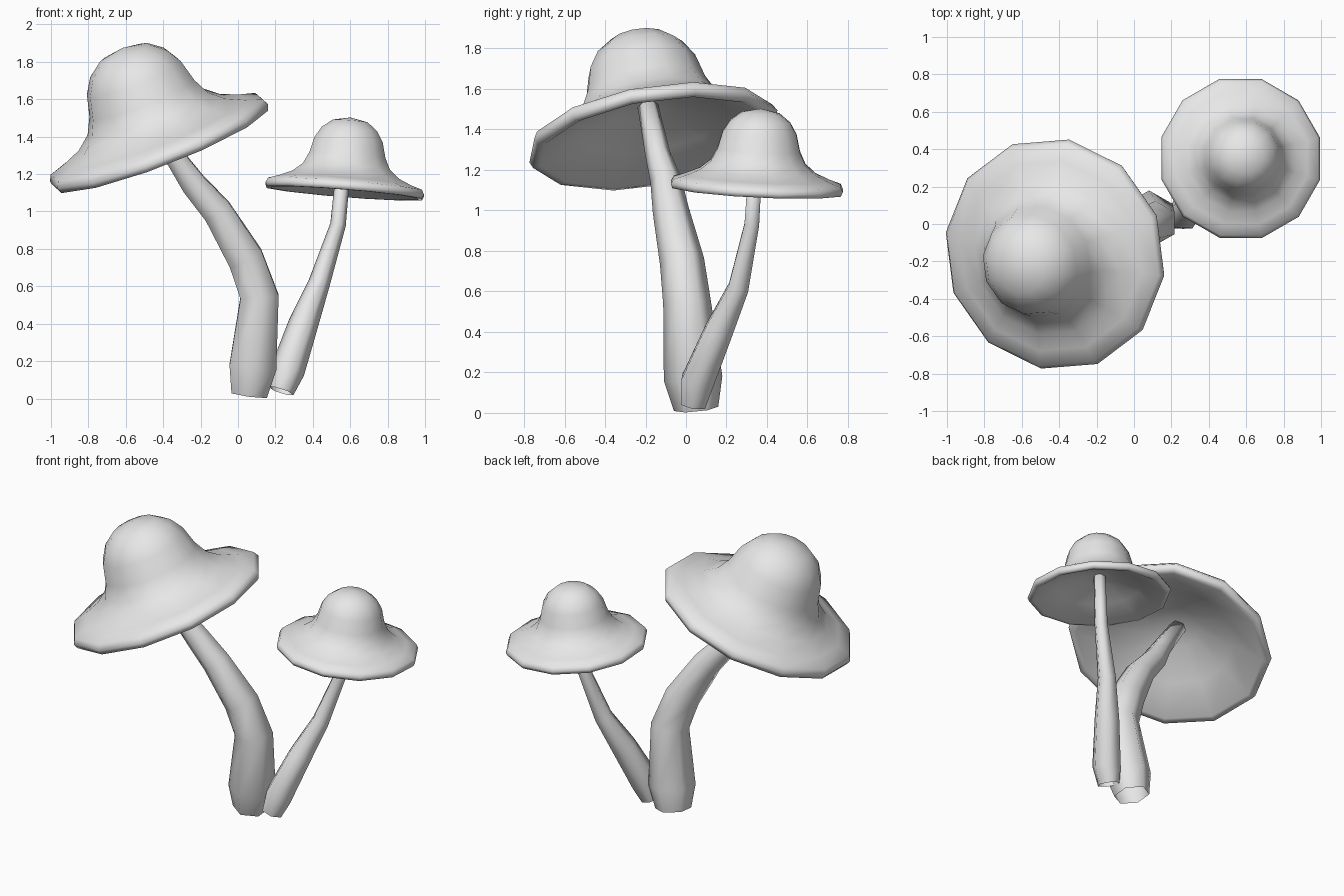
import bpy, bmesh, math
from mathutils import Vector

cube = bpy.data.objects.get("Cube")
if cube:
    bpy.data.objects.remove(cube, do_unlink=True)

grey = bpy.data.materials.new("plain_grey")
grey.diffuse_color = (0.8, 0.8, 0.8, 1)
grey.use_nodes = True
grey.node_tree.nodes["Principled BSDF"].inputs["Base Color"].default_value = (0.8, 0.8, 0.8, 1)


def finish(name, bm):
    """Turn a bmesh into a smooth shaded object."""
    bmesh.ops.recalc_face_normals(bm, faces=bm.faces)
    for f in bm.faces:
        f.smooth = True
    mesh = bpy.data.meshes.new(name)
    bm.to_mesh(mesh)
    bm.free()
    mesh.materials.append(grey)
    obj = bpy.data.objects.new(name, mesh)
    bpy.context.collection.objects.link(obj)
    return obj


def ring(bm, centre, turn, radius, sides, phase):
    verts = []
    for i in range(sides):
        a = phase + math.tau * i / sides
        offset = Vector((radius * math.cos(a), radius * math.sin(a), 0))
        verts.append(bm.verts.new(centre + turn @ offset))
    return verts


def bridge(bm, low, high):
    n = len(low)
    for i in range(n):
        j = (i + 1) % n
        bm.faces.new((low[i], low[j], high[j], high[i]))


def fan(bm, loop, tip):
    for i in range(len(loop)):
        bm.faces.new((loop[i], loop[(i + 1) % len(loop)], tip))


# Bell profile from the hollow underside, round the rim, to the crown
UNDER = 0.30
CROWN = 0.885
PROFILE = [(0.25, 0.25), (0.6, 0.12), (0.92, -0.04), (0.98, -0.04), (1.0, 0.01),
           (0.97, 0.065), (0.83, 0.11), (0.67, 0.18), (0.55, 0.28), (0.48, 0.42),
           (0.43, 0.61), (0.35, 0.74), (0.22, 0.84)]


def make_cap(name, centre, axis, radius, phase):
    bm = bmesh.new()
    centre = Vector(centre)
    turn = Vector((0, 0, 1)).rotation_difference(Vector(axis))
    up = turn @ Vector((0, 0, radius))
    loops = [ring(bm, centre + up * h, turn, r * radius, 12, math.radians(phase))
             for r, h in PROFILE]
    for low, high in zip(loops, loops[1:]):
        bridge(bm, low, high)
    fan(bm, loops[0], bm.verts.new(centre + up * UNDER))
    fan(bm, loops[-1], bm.verts.new(centre + up * CROWN))
    return finish(name, bm)


def make_stem(name, path, phase):
    """Six-sided tapering tube, open at the foot; path holds x, y, z, radius."""
    bm = bmesh.new()
    points = [Vector(p[:3]) for p in path]
    loops = []
    for i, p in enumerate(points):
        along = points[min(i + 1, len(points) - 1)] - points[max(i - 1, 0)]
        turn = Vector((0, 0, 1)).rotation_difference(along)
        loops.append(ring(bm, p, turn, path[i][3], 6, math.radians(phase)))
    for low, high in zip(loops, loops[1:]):
        bridge(bm, low, high)
    bm.faces.new(loops[-1])
    return finish(name, bm)


# Large mushroom
make_cap("large_cap", (-0.42, -0.16, 1.36), (-0.386, -0.163, 1), 0.63, -9)
make_stem("large_stem", [
    (0.06, 0.05, 0.02, 0.11), (0.08, 0.035, 0.17, 0.145), (0.115, 0.005, 0.545, 0.118),
    (0.04, -0.02, 0.75, 0.11), (-0.11, -0.075, 1.0, 0.09), (-0.24, -0.1, 1.15, 0.077),
    (-0.33, -0.14, 1.28, 0.062), (-0.53, -0.195, 1.55, 0.05)], 30)

# Small mushroom
make_cap("small_cap", (0.57, 0.35, 1.115), (0.08, 0.05, 1), 0.44, 15)
make_stem("small_stem", [
    (0.23, 0.035, 0.04, 0.07), (0.265, 0.055, 0.15, 0.092), (0.35, 0.16, 0.4, 0.08),
    (0.435, 0.26, 0.62, 0.058), (0.535, 0.325, 0.93, 0.042), (0.565, 0.345, 1.25, 0.038)], 0)
